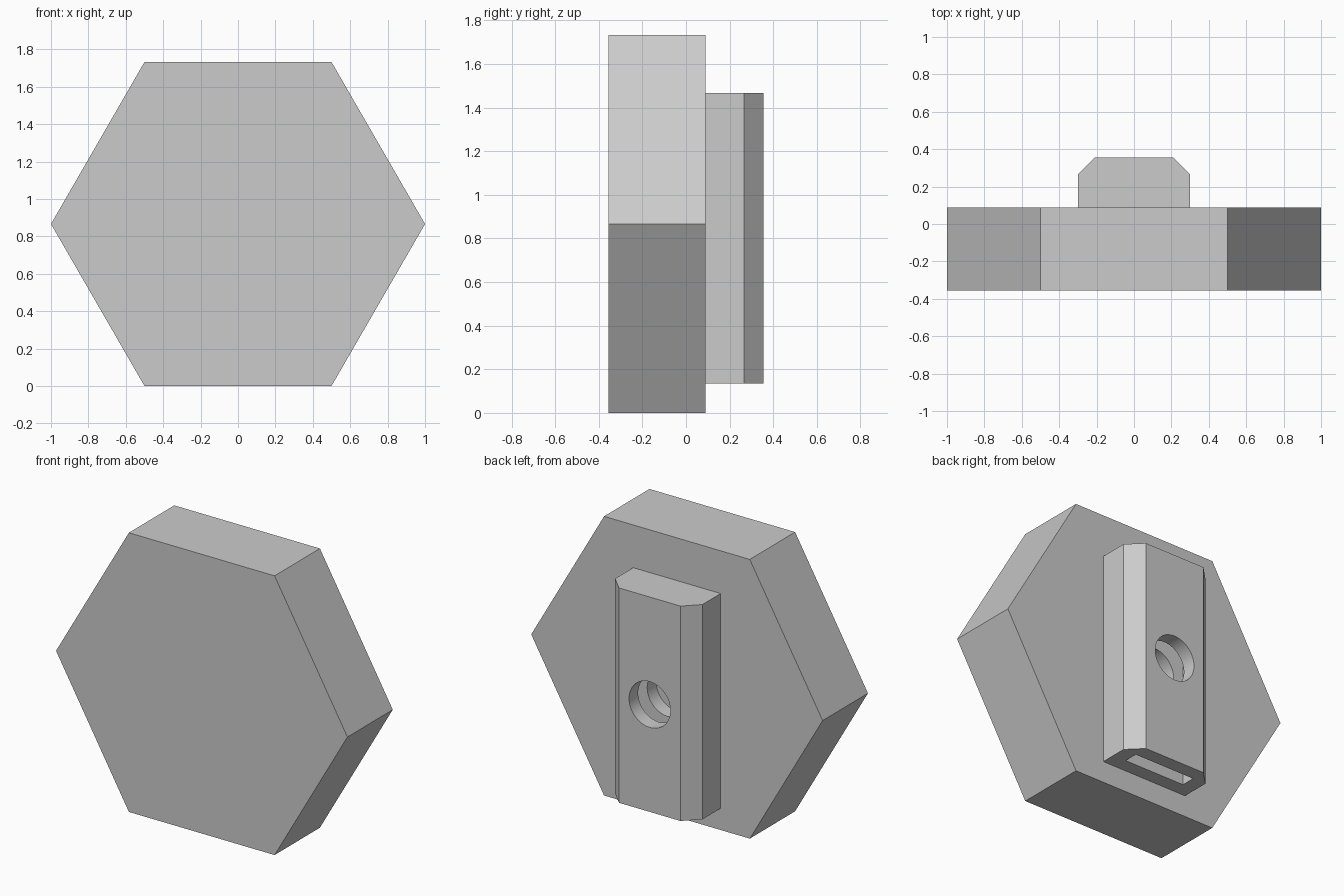
import bpy, math

if "Cube" in bpy.data.objects:
    bpy.data.objects.remove(bpy.data.objects["Cube"])

U = 0.3555 / 4            # wall thickness module
ZC = math.sqrt(3) / 2     # hexagon centre height


def prism(name, outline, to_3d, a, b):
    """Extrude a 2D outline between depths a and b."""
    n = len(outline)
    verts = [to_3d(p, q, d) for d in (a, b) for p, q in outline]
    faces = [tuple(range(n)), tuple(range(2 * n - 1, n - 1, -1))]
    faces += [(i, i + n, (i + 1) % n + n, (i + 1) % n) for i in range(n)]
    mesh = bpy.data.meshes.new(name)
    mesh.from_pydata(verts, [], faces)
    ob = bpy.data.objects.new(name, mesh)
    bpy.context.collection.objects.link(ob)
    bpy.context.view_layer.objects.active = ob
    bpy.ops.object.mode_set(mode='EDIT')
    bpy.ops.mesh.select_all(action='SELECT')
    bpy.ops.mesh.normals_make_consistent(inside=False)
    bpy.ops.object.mode_set(mode='OBJECT')
    return ob


def circle(r, n, cz):
    return [(r * math.cos(math.tau * i / n), cz + r * math.sin(math.tau * i / n))
            for i in range(n)]


def combine(target, other, operation):
    m = target.modifiers.new(operation, 'BOOLEAN')
    m.object, m.operation, m.solver = other, operation, 'EXACT'
    bpy.context.view_layer.objects.active = target
    bpy.ops.object.modifier_apply(modifier=m.name)
    bpy.data.objects.remove(other)


along_y = lambda p, q, d: (p, d, q)
along_z = lambda p, q, d: (p, q, d)

# hexagonal plate
plate = prism("hexagonal_plate", circle(1, 6, ZC), along_y, -4 * U, U)

# chamfered mounting block on the back, sunk slightly into the plate
half = [(0.3, 0), (0.3, 3 * U), (0.3 - U, 4 * U)]
block = prism("mounting_block", half + [(-x, y) for x, y in reversed(half)],
              along_z, 0.134, 1.467)
combine(plate, block, 'UNION')

# screw hole from the back, and nut slot open at the bottom
hole = prism("hole_cutter", circle(0.142, 64, 0.8), along_y, U, 0.5)
combine(plate, hole, 'DIFFERENCE')
w = 0.21
slot = prism("slot_cutter", [(-w, 2 * U), (w, 2 * U), (w, 3 * U), (-w, 3 * U)],
             along_z, 0.05, 1.02)
combine(plate, slot, 'DIFFERENCE')

plate.select_set(True)
bpy.context.view_layer.objects.active = plate
bpy.ops.object.shade_smooth_by_angle(angle=math.radians(25))
